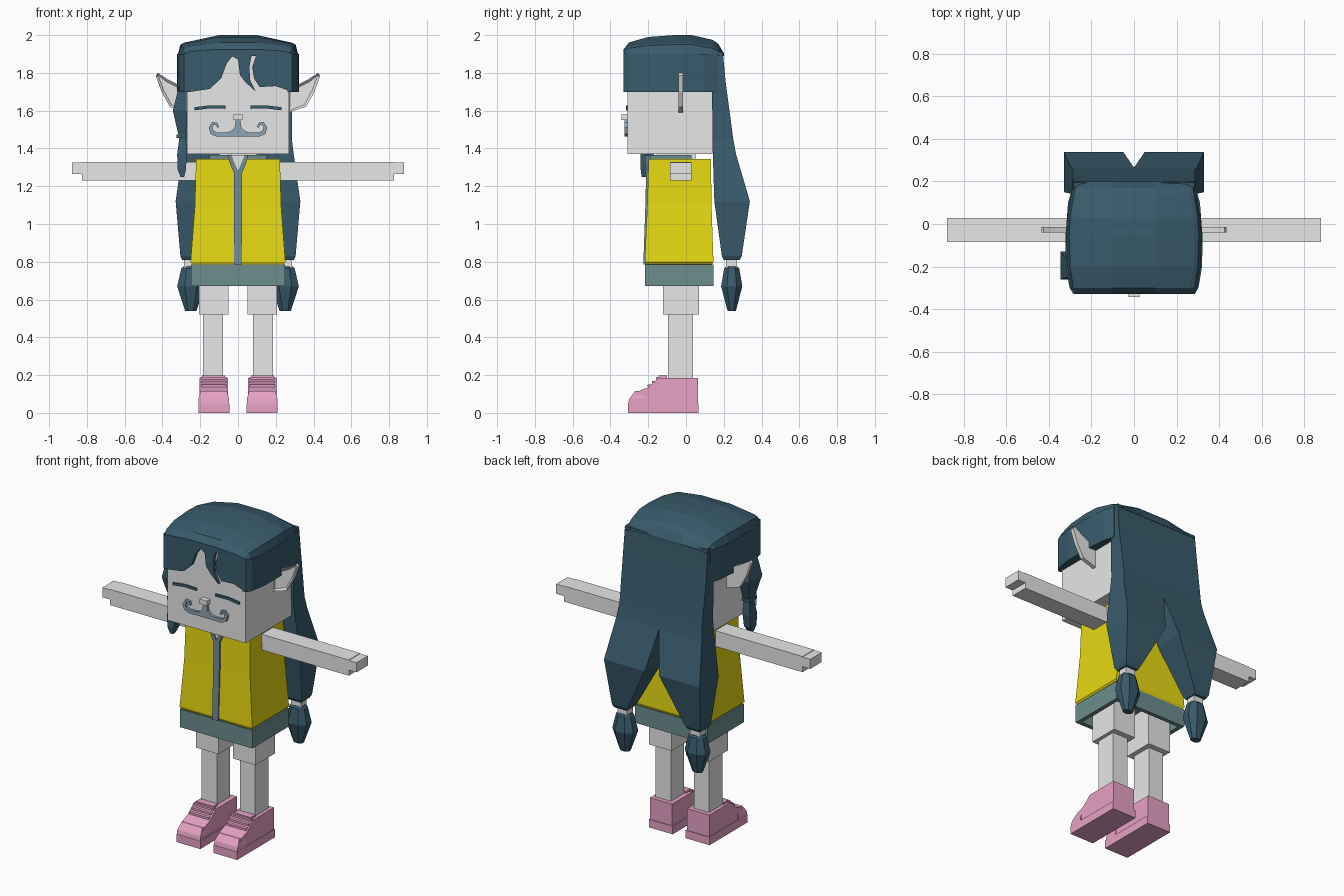
import bpy, bmesh
from mathutils import Vector

cube = bpy.data.objects.get("Cube")
if cube:
    bpy.data.objects.remove(cube)


def material(name, r, g, b):
    m = bpy.data.materials.new(name)
    m.use_nodes = True
    m.diffuse_color = (r, g, b, 1)
    m.node_tree.nodes["Principled BSDF"].inputs["Base Color"].default_value = (r, g, b, 1)
    return m


SKIN = material("pale grey", .8, .8, .8)
HAIR = material("dark teal", .041, .105, .15)
YELLOW = material("yellow", .8, .69, .006)
SKIRT = material("grey teal", .153, .27, .27)
TRIM = material("slate", .17, .26, .31)
BEARD = material("light slate blue", .27, .376, .468)
PINK = material("pink", .8, .36, .56)


def finish(name, bm, mat, mirror):
    bmesh.ops.recalc_face_normals(bm, faces=bm.faces)
    mesh = bpy.data.meshes.new(name)
    bm.to_mesh(mesh)
    bm.free()
    mesh.materials.append(mat)
    ob = bpy.data.objects.new(name, mesh)
    bpy.context.collection.objects.link(ob)
    if mirror:
        ob.modifiers.new("mirror", "MIRROR").use_clip = False
    return ob


def loft(name, rings, mat, mirror=False):
    """Skin a closed solid through rings of equal point count."""
    bm = bmesh.new()
    loops = [[bm.verts.new(p) for p in ring] for ring in rings]
    n = len(loops[0])
    for a, b in zip(loops, loops[1:]):
        for i in range(n):
            j = (i + 1) % n
            bm.faces.new((a[i], a[j], b[j], b[i]))
    bm.faces.new(loops[0])
    bm.faces.new(loops[-1])
    return finish(name, bm, mat, mirror)


def rect(x0, x1, y0, y1, z):
    return [(x0, y0, z), (x1, y0, z), (x1, y1, z), (x0, y1, z)]


def box(name, x, y, z, mat, mirror=False):
    return loft(name, [rect(*x, *y, h) for h in z], mat, mirror)


def front_prism(name, pts, y, mat, mirror=False):
    """Extrude an x-z outline along y."""
    return loft(name, [[(px, d, pz) for px, pz in pts] for d in y], mat, mirror)


def ribbon(name, path, y, mat, mirror=False):
    """Flat strip along x-z points, each with a half width."""
    left, right = [], []
    for i, (px, pz, w) in enumerate(path):
        a, b = path[max(i - 1, 0)], path[min(i + 1, len(path) - 1)]
        n = Vector((a[1] - b[1], b[0] - a[0])).normalized() * w
        left.append((px + n.x, pz + n.y))
        right.append((px - n.x, pz - n.y))
    return front_prism(name, left + right[::-1], y, mat, mirror)


# Head and face
box("head", (-.27, .27), (-.31, .14), (1.37, 1.92), SKIN)
box("neck", (-.1, .1), (-.15, .05), (1.3, 1.38), SKIN)
box("nose", (-.025, .025), (-.342, -.3), (1.55, 1.58), SKIN)
ribbon("closed_eye", [(.065, 1.618, .008), (.15, 1.62, .008), (.23, 1.61, .008)],
       (-.318, -.309), HAIR, True)
front_prism("moustache_centre", [(0, 1.55), (.012, 1.55), (.018, 1.51), (.04, 1.49),
            (.06, 1.485), (.06, 1.463), (0, 1.463)], (-.326, -.305), BEARD, True)
ribbon("moustache_curl", [(.055, 1.474, .011), (.11, 1.473, .011), (.137, 1.485, .011),
       (.145, 1.51, .01), (.132, 1.533, .008), (.113, 1.53, .007), (.105, 1.512, .005)],
       (-.326, -.305), BEARD, True)

# Pointed ears with a recessed front
ear = front_prism("ear", [(.265, 1.59), (.36, 1.62), (.405, 1.7), (.435, 1.785),
                  (.425, 1.8), (.37, 1.765), (.265, 1.71)], (-.04, -.015), SKIN, True)
bm = bmesh.new()
bm.from_mesh(ear.data)
bm.faces.ensure_lookup_table()
face = min(bm.faces, key=lambda f: f.calc_center_median().y)
bmesh.ops.inset_region(bm, faces=[face], thickness=.014, depth=0)
bmesh.ops.translate(bm, verts=face.verts, vec=(0, .014, 0))
bm.to_mesh(ear.data)
bm.free()

# Domed hair cap, lofted front to back
cap = []
for y, w, edge, mid in [(-.33, .285, 1.915, 1.925), (-.3, .3, 1.94, 1.962),
                        (-.2, .315, 1.955, 1.99), (-.06, .32, 1.96, 2),
                        (.03, .315, 1.96, 2), (.14, .298, 1.94, 1.975),
                        (.17, .29, 1.925, 1.955), (.2, .28, 1.9, 1.905)]:
    half = [(w, 1.89), (w - .015, edge - .01), (w - .035, edge), (.1, mid)]
    cap.append([(x, y, z) for x, z in half] + [(-x, y, z) for x, z in half[::-1]])
loft("hair_cap", cap, HAIR)

# Hair over the sides of the head
side_plan = [(.262, -.33), (.285, -.33), (.303, -.3), (.32, -.2), (.322, -.06),
             (.31, .1), (.29, .17), (.262, .17)]
loft("side_hair", [[(x, y, z) for x, y in side_plan] for z in (1.7, 1.9)], HAIR, True)

# Swept fringe in two parts
front_prism("fringe_sweep", [(-.285, 1.905), (-.285, 1.7), (-.25, 1.7), (-.15, 1.715),
            (-.09, 1.77), (-.06, 1.85), (-.03, 1.888), (0, 1.87), (.01, 1.79),
            (.04, 1.75), (.095, 1.7), (.065, 1.76), (.06, 1.83), (.075, 1.905)],
            (-.33, -.3), HAIR)
front_prism("fringe_side", [(.1, 1.905), (.075, 1.83), (.085, 1.77), (.115, 1.725),
            (.2, 1.73), (.285, 1.7), (.285, 1.905)], (-.33, -.3), HAIR)

# Long back hair parting into two tied locks
loft("back_hair", [rect(0, .285, .12, .195, 1.91), rect(0, .288, .138, .21, 1.75),
     rect(0, .285, .14, .25, 1.45), rect(0, .295, .142, .265, 1.37),
     rect(.05, .33, .15, .338, 1.12), rect(.2, .305, .19, .295, .83),
     rect(.21, .295, .2, .285, .81)], HAIR, True)
box("lock_tie", (.218, .285), (.213, .27), (.76, .82), SKIN, True)


def tassel_ring(cx, cy, rx, ry, z):
    c = .45
    pts = [(1, -c), (1, c), (c, 1), (-c, 1), (-1, c), (-1, -c), (-c, -1), (c, -1)]
    return [(cx + rx * u, cy + ry * v, z) for u, v in pts]


loft("lock_tassel", [tassel_ring(.25, .242, rx, ry, z) for rx, ry, z in
     [(.04, .03, .775), (.05, .04, .765), (.072, .056, .67), (.03, .022, .54)]], HAIR, True)

# Single strand hanging beside the face
loft("side_strand", [rect(-.31, -.272, -.25, -.17, 1.74), rect(-.345, -.272, -.26, -.13, 1.6),
     rect(-.315, -.275, -.23, -.17, 1.47)], HAIR)
box("strand_tie", (-.325, -.272), (-.235, -.165), (1.455, 1.475), HAIR)
loft("strand_tip", [rect(-.31, -.275, -.225, -.18, 1.46), rect(-.322, -.272, -.24, -.17, 1.37),
     rect(-.32, -.275, -.24, -.18, 1.29), rect(-.305, -.285, -.235, -.21, 1.25)], HAIR)

# Jacket with hem, collar and zip
loft("jacket", [rect(-.222, .222, -.198, .132, 1.345), rect(-.228, .228, -.205, .135, 1.1),
     rect(-.25, .25, -.218, .145, .81), rect(-.252, .252, -.218, .145, .8),
     rect(-.24, .24, -.21, .138, .785)], YELLOW)
box("collar", (-.15, .15), (-.19, .03), (1.33, 1.365), SKIRT)
front_prism("neck_opening", [(-.035, 1.365), (.035, 1.365), (0, 1.27)], (-.21, -.19), SKIN)
ribbon("collar_edge", [(.045, 1.365, .01), (.03, 1.32, .012), (.008, 1.27, .012)],
       (-.216, -.19), TRIM, True)
loft("zip", [rect(-.021, .021, -.211, -.19, 1.28), rect(-.021, .021, -.215, -.195, 1.1),
     rect(-.021, .021, -.226, -.2, .785)], TRIM)

# Skirt, hollow underneath
loft("skirt", [rect(-.225, .225, -.19, .12, .76), rect(-.225, .225, -.19, .12, .672),
     rect(-.25, .25, -.216, .145, .672), rect(-.25, .25, -.216, .145, .785)], SKIRT)

# Arms and hands
box("arm", (.2, .825), (-.085, .028), (1.23, 1.328), SKIN, True)
box("hand", (.81, .878), (-.085, .028), (1.265, 1.325), SKIN, True)

# Legs
box("thigh", (.05, .206), (-.122, .07), (.52, .77), SKIN, True)
box("shin", (.08, .184), (-.095, .036), (.15, .53), SKIN, True)

# Shoes: side profile across the width, sole and lace bars
profile = [(.063, .03), (-.295, .03), (-.295, .07), (-.265, .11), (-.2, .135),
           (-.145, .185), (.063, .185)]
loft("shoe", [[(x, y, z) for y, z in profile] for x in (.052, .205)], PINK, True)
box("sole", (.045, .21), (-.308, .067), (0, .05), PINK, True)
loft("toe_cap", [rect(.048, .209, -.307, -.22, .045), rect(.048, .209, -.3, -.22, .075),
     rect(.058, .199, -.27, -.21, .115)], PINK, True)
for i in range(3):
    y, z = -.195 + .022 * i, .138 + .02 * i
    box(f"lace_{i + 1}", (.06, .197), (y - .008, y + .02), (z, z + .012), PINK, True)
box("shoe_tongue", (.07, .19), (-.145, -.1), (.17, .197), PINK, True)
